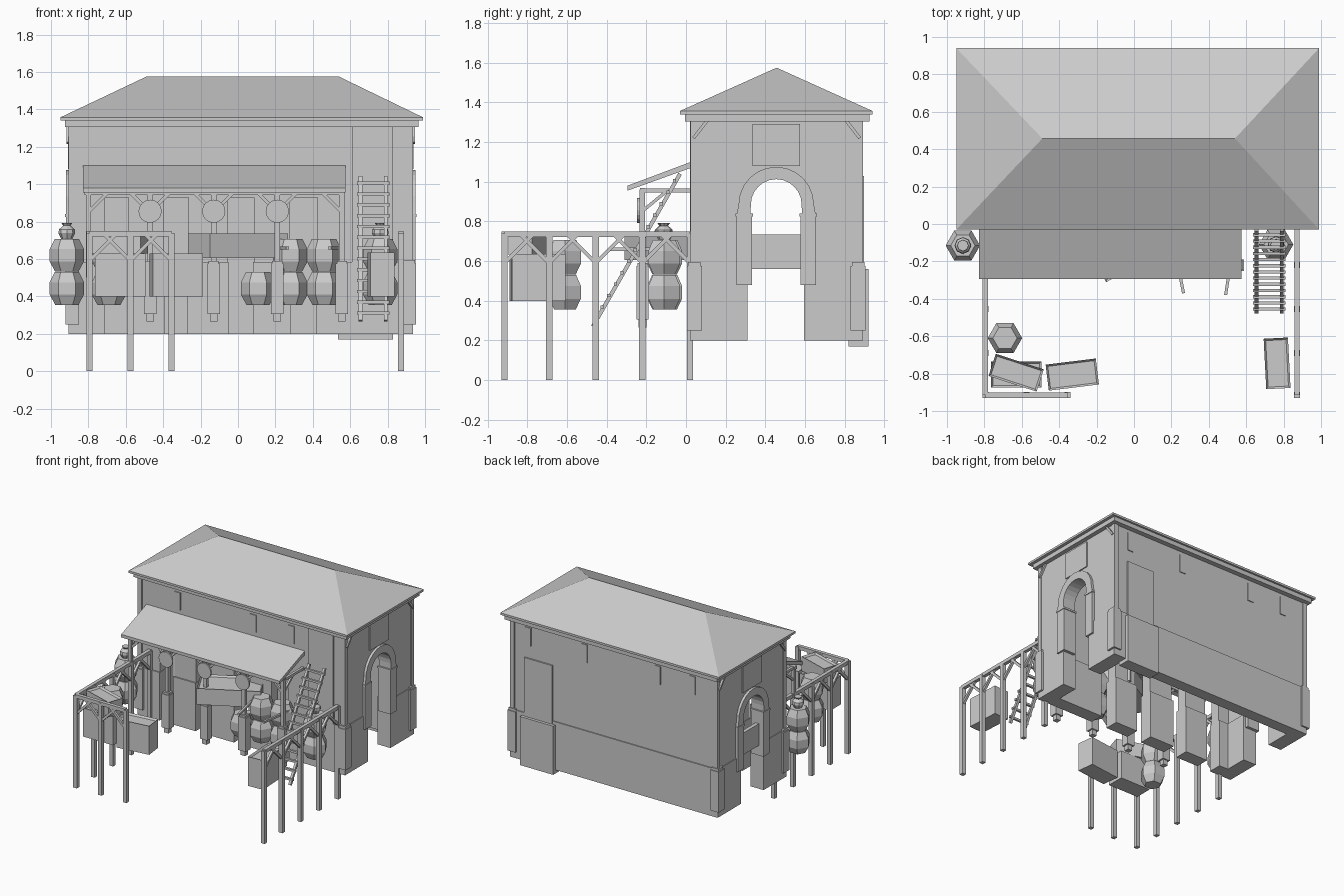
import bpy, bmesh, math
from mathutils import Vector

if "Cube" in bpy.data.objects:
    bpy.data.objects.remove(bpy.data.objects["Cube"])


def mesh(name, verts, faces):
    me = bpy.data.meshes.new(name)
    me.from_pydata(verts, [], faces)
    bm = bmesh.new()
    bm.from_mesh(me)
    bmesh.ops.recalc_face_normals(bm, faces=bm.faces)
    bm.to_mesh(me)
    bm.free()
    ob = bpy.data.objects.new(name, me)
    bpy.context.collection.objects.link(ob)
    return ob


def prism(name, pts, vec):
    """Extrude a closed 3D polygon along vec."""
    n, v = len(pts), Vector(vec)
    verts = [Vector(p) for p in pts] + [Vector(p) + v for p in pts]
    faces = [list(range(n)), list(range(2 * n - 1, n - 1, -1))]
    faces += [[i, (i + 1) % n, n + (i + 1) % n, n + i] for i in range(n)]
    return mesh(name, verts, faces)


def box(name, x0, x1, y0, y1, z0, z1):
    return prism(name, [(x0, y0, z0), (x1, y0, z0), (x1, y1, z0), (x0, y1, z0)], (0, 0, z1 - z0))


def bar(name, a, b, w=0.02):
    """Square timber between two points."""
    a, b = Vector(a), Vector(b)
    d = (b - a).normalized()
    s = d.cross((0, 1, 0) if abs(d.z) > 0.99 else (0, 0, 1)).normalized() * (w / 2)
    t = d.cross(s).normalized() * (w / 2)
    return prism(name, [a + s + t, a - s + t, a - s - t, a + s - t], b - a)


def lathe(name, x, y, profile, n):
    verts, faces = [], []
    for r, z in profile:
        verts += [(x + r * math.cos(2 * math.pi * i / n), y + r * math.sin(2 * math.pi * i / n), z) for i in range(n)]
    for k in range(len(profile) - 1):
        for i in range(n):
            j = (i + 1) % n
            faces.append([k * n + i, k * n + j, (k + 1) * n + j, (k + 1) * n + i])
    faces += [list(range(n)), list(range((len(profile) - 1) * n, len(profile) * n))]
    return mesh(name, verts, faces)


def crate(name, c, size, ang, z0, z1):
    """Rotated box with a recessed top."""
    ob = box(name, -size[0] / 2, size[0] / 2, -size[1] / 2, size[1] / 2, z0, z1)
    bm = bmesh.new()
    bm.from_mesh(ob.data)
    top = [f for f in bm.faces if f.normal.z > 0.9]
    bmesh.ops.inset_region(bm, faces=top, thickness=0.015)
    bmesh.ops.translate(bm, verts=top[0].verts[:], vec=(0, 0, -0.015))
    bm.to_mesh(ob.data)
    bm.free()
    ob.location = (c[0], c[1], 0)
    ob.rotation_euler.z = math.radians(ang)
    return ob


# hipped roof with fascia and cornice
eave = [(-0.95, -0.03), (0.99, -0.03), (0.99, 0.94), (-0.95, 0.94)]
v = [(x, y, 1.34) for x, y in eave] + [(x, y, 1.357) for x, y in eave]
v += [(-0.49, 0.457, 1.575), (0.54, 0.457, 1.575)]
mesh("roof", v, [[3, 2, 1, 0], [0, 1, 5, 4], [1, 2, 6, 5], [2, 3, 7, 6], [3, 0, 4, 7],
                 [4, 5, 9, 8], [5, 6, 9], [6, 7, 8, 9], [7, 4, 8]])
box("cornice", -0.925, 0.965, -0.005, 0.925, 1.305, 1.34)

# side walls with through arches
CY, CZ = 0.455, 0.885


def arc(r, x):
    return [(x, CY - r * math.cos(math.pi * i / 12), CZ + r * math.sin(math.pi * i / 12)) for i in range(13)]


for side, x, out in (("left", -0.90, -1), ("right", 0.93, 1)):
    inner = x - out * 0.09
    pts = [(x, 0.03, 0.585), (x, 0.03, 1.31), (x, 0.885, 1.31), (x, 0.885, 0.585), (x, CY + 0.13, 0.585)]
    pts += arc(0.13, x)[::-1] + [(x, CY - 0.13, 0.585)]
    prism(side + "_upper_wall", pts, (-out * 0.09, 0, 0))
    for y0, y1 in ((0.02, 0.31), (0.595, 0.89)):
        a, b = sorted((x + out * 0.006, inner - out * 0.02))
        box(side + "_lower_wall", a, b, y0, y1, 0.2, 0.585)
    ring = [(x, CY - 0.2, 0.83)] + arc(0.19, x) + [(x, CY + 0.2, 0.83), (x, CY + 0.13, 0.83)]
    ring += arc(0.128, x)[::-1] + [(x, CY - 0.13, 0.83)]
    prism(side + "_arch_surround", ring, (out * 0.02, 0, 0))
    a, b = sorted((x - out * 0.09, x + out * 0.02))
    for s in (-1, 1):
        y0, y1 = sorted((CY + s * 0.122, CY + s * 0.2))
        box(side + "_arch_jamb", a, b, y0, y1, 0.48, 0.83)
        box(side + "_impost", a - 0.005, b + 0.005, y0 - 0.005, y1 + 0.005, 0.825, 0.84)
    a, b = sorted((x, x + out * 0.008))
    box(side + "_shutter", a, b, 0.335, 0.575, 1.08, 1.29)
    # corner pilasters
    for y0, y1 in ((0.005, 0.08), (0.83, 0.905)):
        a, b = sorted((x + out * 0.022, x - out * 0.05))
        box(side + "_corner_base", a, b, y0, y1, 0.25, 0.575)
        box(side + "_corner_base_cap", a + 0.006, b - 0.006, y0 + 0.006, y1 - 0.006, 0.575, 0.595)
    for y0, y1 in ((0.022, 0.055), (0.86, 0.893)):
        a, b = sorted((x + out * 0.006, x - out * 0.03))
        box(side + "_corner_post", a, b, y0, y1, 0.585, 1.31)
        ym = y0 + 0.016
        d = 0.07 if y0 < 0.4 else -0.07
        bar(side + "_eave_brace", (x + out * 0.008, ym, 1.22), (x + out * 0.008, ym + d, 1.31), 0.016)
box("low_barrier", -0.88, -0.85, 0.31, 0.6, 0.56, 0.735)

# back wall, plinth, door and its block
box("back_upper_wall", -0.89, 0.92, 0.80, 0.885, 0.58, 1.31)
box("back_plinth", -0.90, 0.935, 0.80, 0.893, 0.2, 0.585)
box("back_door", 0.56, 0.81, 0.88, 0.897, 0.56, 1.03)
box("back_door_block", 0.535, 0.83, 0.82, 0.92, 0.17, 0.56)
for x in (0.78, 0.28, -0.37, -0.68):
    box("back_window", x - 0.026, x + 0.026, 0.88, 0.892, 1.13, 1.275)

# front wall with narrow openings between piers
box("front_upper_wall", -0.89, 0.92, 0.03, 0.115, 0.93, 1.31)
for x0, x1 in ((-0.90, -0.71), (-0.59, -0.39), (-0.27, -0.05), (0.08, 0.28), (0.42, 0.935)):
    box("front_pier", x0, x1, 0.02, 0.13, 0.2, 0.585)
    box("front_pier_upper", x0 + 0.005, x1 - 0.005, 0.03, 0.115, 0.58, 0.94)
for x in (-0.555, 0.117, 0.455):
    box("front_window", x - 0.026, x + 0.026, 0.022, 0.04, 1.13, 1.27)
box("front_door", 0.61, 0.83, 0.02, 0.04, 0.585, 1.305)

# awning with beam, rafters, posts and round signs
prism("awning", [(-0.83, -0.295, 0.955), (-0.83, -0.295, 0.98), (-0.83, 0.025, 1.1), (-0.83, 0.025, 1.07)], (1.405, 0, 0))
bar("awning_beam", (-0.82, -0.22, 0.955), (0.565, -0.22, 0.955), 0.026)
posts = (-0.8, -0.47, -0.13, 0.21, 0.555)
for i, x in enumerate(posts):
    bar("awning_post", (x, -0.22, 0.5), (x, -0.22, 0.96), 0.028)
    bar("awning_tie", (x, -0.22, 0.955), (x, 0.03, 0.955), 0.02)
    bar("awning_back_brace", (x, -0.21, 0.86), (x, -0.1, 0.95), 0.016)
    for s in (-1, 1):
        if 0 <= i + s < len(posts):
            bar("awning_brace", (x, -0.22, 0.85), (x + s * 0.1, -0.22, 0.95), 0.018)
    if i:
        box("post_base", x - 0.033, x + 0.033, -0.25, -0.19, 0.305, 0.575)
        box("post_base_cap", x - 0.027, x + 0.027, -0.245, -0.195, 0.575, 0.59)
        box("post_foot", x - 0.02, x + 0.02, -0.24, -0.2, 0.265, 0.31)
    if 0 < i < 4:
        disc = [(x + 0.062 * math.cos(k * math.pi / 8), -0.235, 0.855 + 0.062 * math.sin(k * math.pi / 8)) for k in range(16)]
        prism("round_sign", disc, (0, -0.012, 0))


# timber pergola fences
def fence(name, pts):
    bar(name + "_rail", Vector(pts[0]) + Vector((0, 0, 0.735)), Vector(pts[-1]) + Vector((0, 0, 0.735)), 0.028)
    d = (Vector(pts[-1]) - Vector(pts[0])).normalized()
    for i, p in enumerate(pts):
        p = Vector(p)
        bar(name + "_post", p, p + Vector((0, 0, 0.74)), 0.032)
        for s in (-1, 1):
            if 0 <= i + s < len(pts):
                bar(name + "_brace", p + Vector((0, 0, 0.59)), p + d * s * 0.14 + Vector((0, 0, 0.73)), 0.019)


ys = (-0.915, -0.69, -0.455, -0.22, 0.02)
fence("left_fence", [(-0.795, y, 0) for y in ys])
fence("right_fence", [(0.872, y, 0) for y in ys])
fence("front_fence", [(x, -0.915, 0) for x in (-0.795, -0.575, -0.355)])

# ladder leaning on the front wall
foot, head = Vector((0, -0.47, 0.27)), Vector((0, -0.03, 1.04))
for x in (0.655, 0.79):
    bar("ladder_rail", foot + Vector((x, 0, 0)), head + Vector((x, 0, 0)), 0.02)
for k in range(13):
    p = foot.lerp(head, (k + 0.7) / 13.3)
    bar("ladder_rung", p + Vector((0.635, -0.008, 0)), p + Vector((0.81, -0.008, 0)), 0.017)

# six-sided barrels and small jars
barrel = [(0.062, 0), (0.092, 0.055), (0.092, 0.12), (0.065, 0.175)]
jar = [(0.03, 0), (0.045, 0.03), (0.042, 0.05), (0.02, 0.07), (0.03, 0.085)]
for x, y, count, pot in ((-0.915, -0.115, 2, 1), (0.76, -0.11, 2, 1), (-0.69, -0.61, 2, 0),
                         (0.107, -0.1, 1, 0), (0.28, -0.1, 2, 0), (0.46, -0.1, 2, 0)):
    for k in range(count):
        lathe("barrel", x, y, [(r, z + 0.355 + 0.177 * k) for r, z in barrel], 6)
    if pot:
        lathe("jar", x, y, [(r, z + 0.708) for r, z in jar], 8)

# crates
crate("lower_crate", (-0.63, -0.805), (0.27, 0.14), 0, 0.4, 0.63)
crate("upper_crate", (-0.63, -0.795), (0.27, 0.125), -18, 0.63, 0.745)
crate("front_crate", (-0.33, -0.805), (0.27, 0.14), 7, 0.4, 0.63)
crate("right_crate", (0.765, -0.745), (0.13, 0.27), 3, 0.4, 0.635)

# angled stall trough and handles under the awning
crate("stall_trough", (0.0, -0.09), (0.47, 0.25), 28, 0.605, 0.735)
for a, b in (((0.265, -0.37), (0.2, -0.05)), ((0.49, -0.38), (0.54, -0.05))):
    bar("handle", (*a, 0.66), (*b, 0.66), 0.016)
